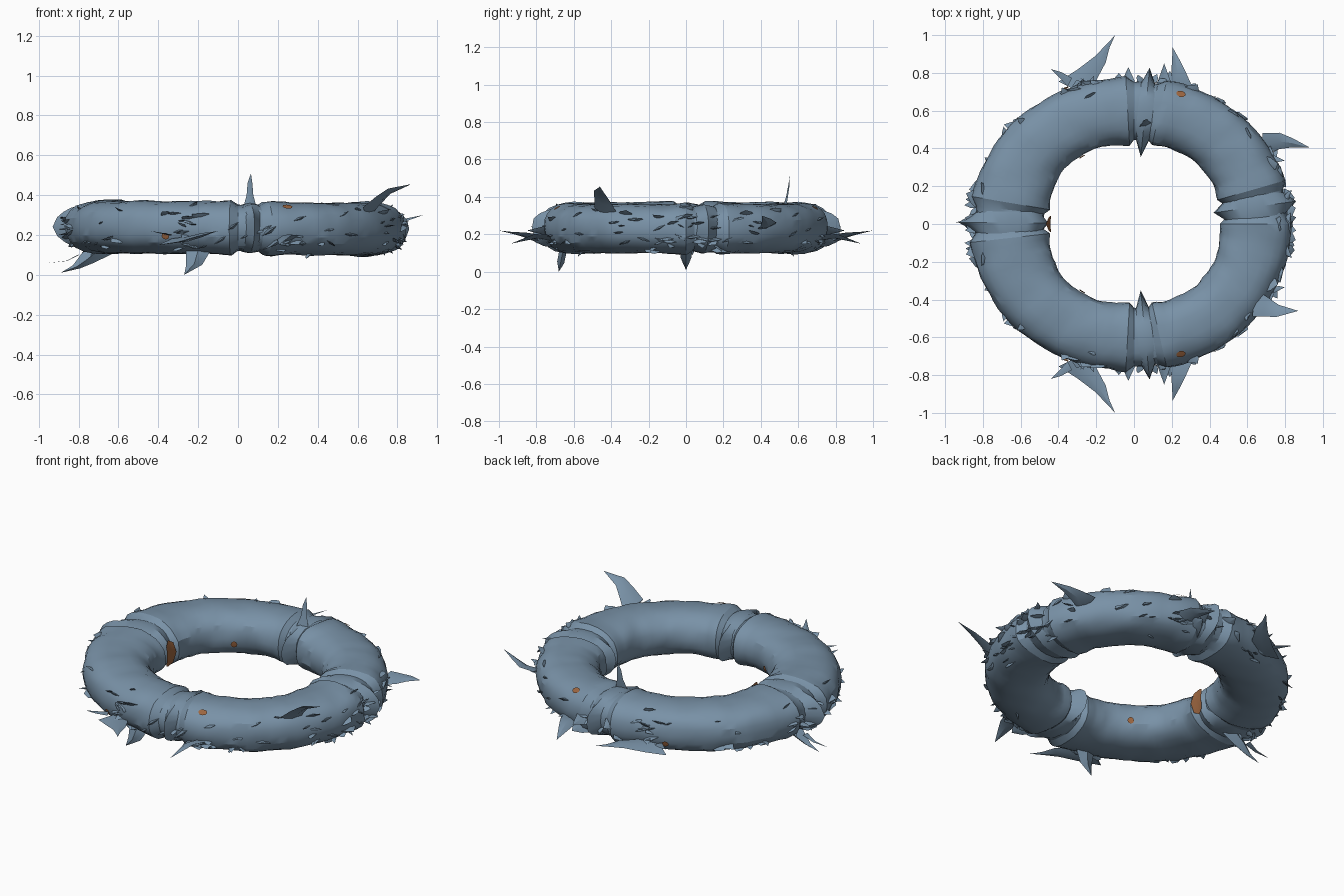
import bpy, bmesh, math, random
from mathutils import Vector, noise

if "Cube" in bpy.data.objects:
    bpy.data.objects.remove(bpy.data.objects["Cube"])

random.seed(4)
TAU = 2 * math.pi


def material(name, rgb):
    m = bpy.data.materials.new(name)
    m.diffuse_color = (*rgb, 1)
    m.use_nodes = True
    m.node_tree.nodes["Principled BSDF"].inputs["Base Color"].default_value = m.diffuse_color
    return m


BLUE = material("slate blue", (0.19, 0.285, 0.385))
RUST = material("rust orange", (0.33, 0.13, 0.05))


def finish(name, bm, mat, angle=30):
    bmesh.ops.recalc_face_normals(bm, faces=bm.faces)
    me = bpy.data.meshes.new(name)
    bm.to_mesh(me)
    bm.free()
    me.materials.append(mat)
    ob = bpy.data.objects.new(name, me)
    bpy.context.collection.objects.link(ob)
    bpy.ops.object.select_all(action='DESELECT')
    ob.select_set(True)
    bpy.context.view_layer.objects.active = ob
    bpy.ops.object.shade_smooth_by_angle(angle=math.radians(angle))
    return ob


def spow(v, e):
    return math.copysign(abs(v) ** e, v)


# Point on the ring: t runs round the ring, p round the tube, s scales the tube
def tube(t, p, s=1.0):
    c, sn = math.cos(t), math.sin(t)
    inner = 0.445 + 0.015 * c * c - 0.02 * sn ** 4 + 0.015 * math.sin(2 * t) ** 2
    outer = 0.80 + 0.05 * c * c - 0.025 * sn ** 4 - 0.015 * c
    mid, half = (inner + outer) / 2, (outer - inner) / 2
    r = mid + half * s * spow(math.cos(p), 0.9)
    z = 0.235 - 0.006 * c + 0.132 * s * spow(math.sin(p), 0.82)
    return Vector((r * c, r * sn, z))


# Raised lips either side of the four joints
def lip(t):
    x, y = 0.63 * math.cos(t), 0.63 * math.sin(t)
    if abs(y) > 0.4:
        d = abs(x - 0.06)
    else:
        d = abs(y - (0.09 if x > 0 else 0.02))
    if d < 0.07:
        return 0.88
    return 1.0 + 0.05 * max(0, 1 - abs(d - 0.1) / 0.06)


# Main ring
bm = bmesh.new()
N, M = 112, 24
rows = []
for i in range(N):
    row = []
    for j in range(M):
        t, p = TAU * i / N, TAU * j / M
        q = tube(t, p)
        q.y = abs(q.y)
        rough = 0.05 * noise.noise(q * 9) + random.uniform(-0.014, 0.014)
        row.append(bm.verts.new(tube(t, p, lip(t) + rough)))
    rows.append(row)
for i in range(N):
    for j in range(M):
        a, b = rows[i], rows[(i + 1) % N]
        k = (j + 1) % M
        bm.faces.new((a[j], b[j], b[k], a[k]))
finish("ring_body", bm, BLUE, 25)


# Raised, pointed band wrapped round the tube at a joint
def joint_band(name, t, width, inside, outside, mid):
    bm = bmesh.new()
    n = 28
    loops = [[], [], []]
    side = Vector((-math.sin(t), math.cos(t), 0))
    for j in range(n):
        p = TAU * j / n
        c = math.cos(p)
        s = mid + max(0, c) ** 6 * outside + max(0, -c) ** 6 * inside
        s += random.uniform(-0.03, 0.03)
        for k, off in enumerate((-1, 0, 1)):
            q = tube(t, p, s if off == 0 else 0.8 + 0.1 * abs(math.sin(p)))
            loops[k].append(bm.verts.new(q + side * off * width))
    for k in range(2):
        for j in range(n):
            m = (j + 1) % n
            bm.faces.new((loops[k][j], loops[k][m], loops[k + 1][m], loops[k + 1][j]))
    finish(name, bm, BLUE, 25)


joint_band("back_joint_band", math.pi / 2 - 0.1, 0.04, 0.45, 0.38, 0.95)
joint_band("front_joint_band", -math.pi / 2 + 0.1, 0.04, 0.45, 0.38, 0.95)
joint_band("left_joint_band", math.pi - 0.01, 0.06, 0.05, 0.3, 1.0)
joint_band("right_joint_band", 0.14, 0.06, 0.2, 0.15, 1.0)


# Blade: diamond section swept along a path of (x, y, z, width), width along 'across'
def blade(bm, path, across, thick=0.012):
    across = Vector(across).normalized()
    pts = [Vector(p[:3]) for p in path]
    flat = (pts[-1] - pts[0]).cross(across).normalized() * thick
    rings = []
    for q, p in zip(pts[:-1], path):
        w = across * p[3] / 2
        f = flat * min(1, p[3] * 12)
        rings.append([bm.verts.new(v) for v in (q + w, q + f, q - w, q - f)])
    tip = bm.verts.new(pts[-1])
    bm.faces.new(rings[0])
    for a, b in zip(rings, rings[1:]):
        for k in range(4):
            m = (k + 1) % 4
            bm.faces.new((a[k], a[m], b[m], b[k]))
    for k in range(4):
        bm.faces.new((rings[-1][k], rings[-1][(k + 1) % 4], tip))


def fin(name, path, across, thick=0.012):
    bm = bmesh.new()
    blade(bm, path, across, thick)
    finish(name, bm, BLUE)


# Large fins
fin("dorsal_fin", [(0.06, 0.52, 0.32, 0.08), (0.06, 0.54, 0.40, 0.035),
                   (0.06, 0.55, 0.46, 0.025), (0.065, 0.555, 0.51)], (1, 0.3, 0), 0.01)
fin("right_front_fin", [(0.64, -0.42, 0.31, 0.15), (0.70, -0.44, 0.37, 0.11),
                        (0.76, -0.46, 0.42, 0.07), (0.87, -0.46, 0.455)], (0.2, 1, -0.4))
fin("right_back_fin", [(0.68, 0.42, 0.24, 0.13), (0.77, 0.44, 0.25, 0.09),
                       (0.84, 0.43, 0.275, 0.05), (0.93, 0.405, 0.30)], (0, 1, 0.3))
fin("lower_front_fin", [(-0.19, -0.64, 0.16, 0.15), (-0.205, -0.66, 0.10, 0.11),
                        (-0.22, -0.67, 0.05, 0.08), (-0.27, -0.68, 0.0)], (1, 0, 0), 0.02)
fin("lower_left_fin", [(-0.69, 0, 0.13, 0.13), (-0.76, 0, 0.075, 0.08),
                       (-0.81, 0, 0.04, 0.04), (-0.89, 0, 0.01)], (1, 0, -0.4), 0.03)
fin("left_whisker", [(-0.80, 0.01, 0.10, 0.04), (-0.86, 0.01, 0.07, 0.02),
                     (-0.95, 0.01, 0.06)], (0, 1, 0), 0.004)
for s, side in ((1, "back"), (-1, "front")):
    fin(side + "_long_fin", [(-0.33, s * 0.72, 0.17, 0.16), (-0.25, s * 0.79, 0.18, 0.12),
                             (-0.18, s * 0.87, 0.20, 0.07), (-0.14, s * 0.94, 0.21, 0.025),
                             (-0.10, s * 1.0, 0.22)], (1, -s * 0.5, 0.3))
    fin(side + "_short_fin", [(0.25, s * 0.72, 0.18, 0.12), (0.235, s * 0.80, 0.19, 0.08),
                              (0.22, s * 0.87, 0.17, 0.04), (0.205, s * 0.935, 0.15)], (1, 0.2 * s, 0.3))
    fin(side + "_hook", [(-0.34, s * 0.75, 0.2, 0.05), (-0.39, s * 0.79, 0.21, 0.03),
                         (-0.44, s * 0.82, 0.22)], (0.5, s, 0), 0.006)
    # Torn lips at the joint
    for x, r, z in ((-0.03, 0.83, 0.24), (-0.08, 0.80, 0.18), (0.16, 0.85, 0.22), (0.19, 0.81, 0.16)):
        fin(side + "_lip", [(x - 0.02, s * 0.68, z, 0.12), (x, s * 0.76, z, 0.08),
                            (x, s * r, z)], (1, 0, 0.7))

# Small torn flakes along the outer rim and the joints
bm = bmesh.new()
for i in range(80):
    t = random.uniform(0.03, math.pi - 0.03)
    if i % 2:
        t = random.choice((0.1, math.pi - 0.1, 1.25, 1.85, 2.0)) + random.uniform(-0.12, 0.12)
    p = random.gauss(-0.15, 0.45)
    lift, slide = random.uniform(0.06, 0.22), random.uniform(-0.07, 0.07)
    w = random.uniform(0.04, 0.09)
    for s in (1, -1):
        base, mid, tip = tube(t, p, 0.9), tube(t + slide / 2, p, 1.04), tube(t + slide, p, 1 + lift)
        tang = Vector((-math.sin(t), math.cos(t), random.uniform(-0.6, 0.6)))
        for v in (base, mid, tip, tang):
            v.y *= s
        blade(bm, [(*base, w), (*mid, w * 0.8), tuple(tip)], tang, 0.008)
finish("rim_flakes", bm, BLUE)


# Rust spots lying on the surface
def spot(name, t, p, rt, rp, s):
    bm = bmesh.new()
    centre = bm.verts.new(tube(t, p, s))
    edge = [bm.verts.new(tube(t + rt * math.cos(a), p + rp * math.sin(a), s))
            for a in (TAU * k / 8 for k in range(8))]
    for k in range(8):
        bm.faces.new((centre, edge[k], edge[(k + 1) % 8]))
    finish(name, bm, RUST)


for s in (1, -1):
    spot("upper_spot", s * 1.225, 0.85, 0.035, 0.13, 1.05)
    spot("outer_spot", s * 2.04, -0.25, 0.025, 0.12, 1.06)
    spot("inner_spot", s * 2.23, math.pi + 0.15, 0.04, 0.12, 1.05)
spot("large_inner_spot", math.pi, math.pi, 0.1, 0.5, 1.09)
